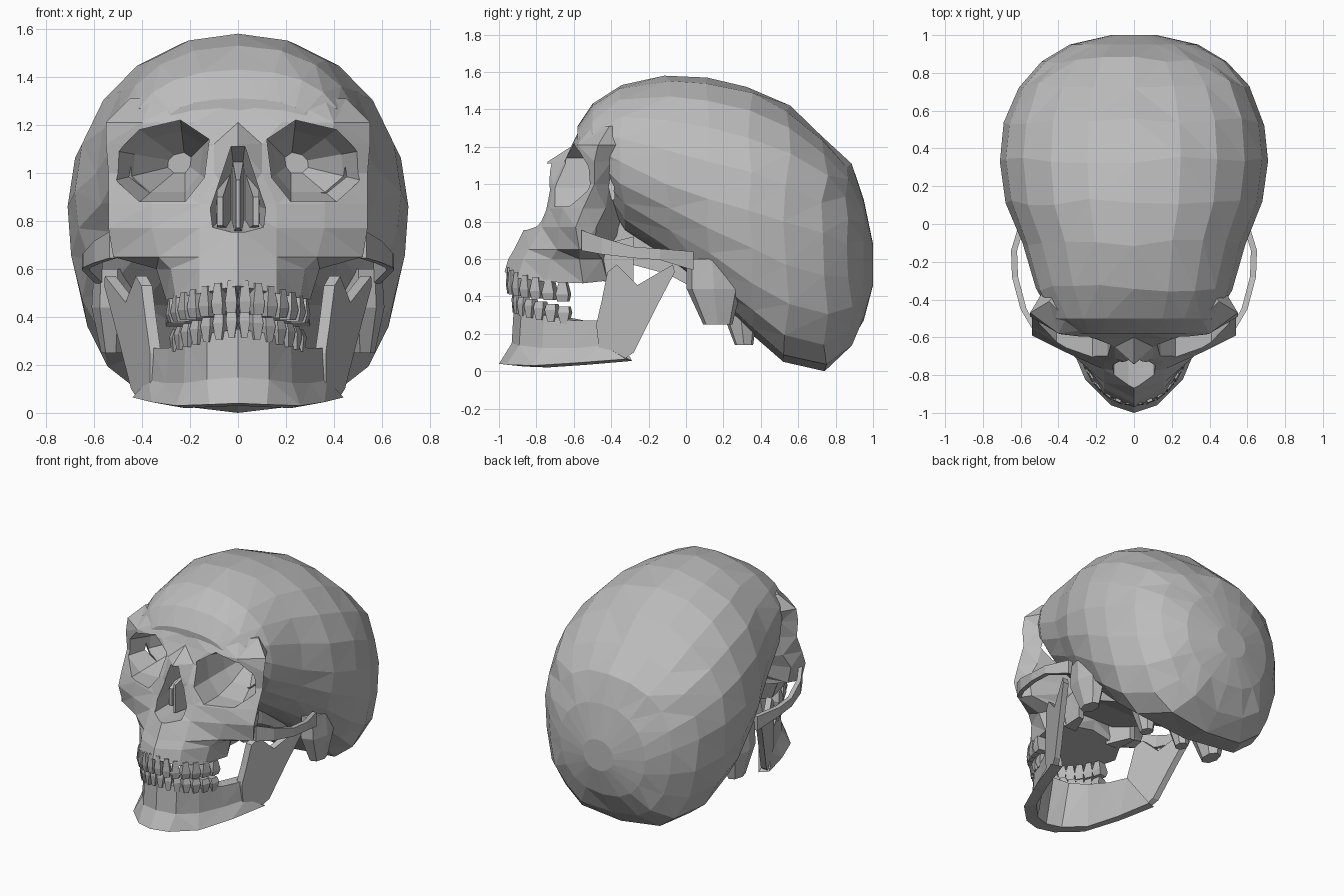
import bpy
import bmesh
import math
import random
from mathutils import Vector

random.seed(4)
old = bpy.data.objects.get("Cube")
if old:
    bpy.data.objects.remove(old, do_unlink=True)

bone = bpy.data.materials.new("bone_grey")
bone.use_nodes = True
bone.diffuse_color = (0.5, 0.5, 0.5, 1)
bone.node_tree.nodes["Principled BSDF"].inputs["Base Color"].default_value = (0.5, 0.5, 0.5, 1)


def add_loft(bm, rings):
    """Skin a list of equal closed rings and cap both ends."""
    loops = [[bm.verts.new(p) for p in ring] for ring in rings]
    count = len(loops[0])
    for a, b in zip(loops, loops[1:]):
        for i in range(count):
            j = (i + 1) % count
            bm.faces.new((a[i], a[j], b[j], b[i]))
    bm.faces.new(loops[0])
    bm.faces.new(loops[-1])


def finish(name, bm):
    bmesh.ops.recalc_face_normals(bm, faces=bm.faces)
    bmesh.ops.triangulate(bm, faces=bm.faces)
    mesh = bpy.data.meshes.new(name)
    bm.to_mesh(mesh)
    bm.free()
    mesh.materials.append(bone)
    obj = bpy.data.objects.new(name, mesh)
    bpy.context.scene.collection.objects.link(obj)
    return obj


def loft(name, rings):
    bm = bmesh.new()
    add_loft(bm, rings)
    return finish(name, bm)


def flip(rings):
    return [[(-x, y, z) for x, y, z in ring] for ring in rings]


def pair(name, rings):
    """Left and right copies of one loft."""
    loft("left_" + name, rings)
    loft("right_" + name, flip(rings))


# Cranium: cross-sections along y as (y, half width, top, bottom, widest height, lower roundness)
stations = [
    (-.58, .29, 1.31, 1.14, 1.22, .8), (-.5, .43, 1.43, 1.02, 1.2, .8),
    (-.34, .52, 1.53, .74, 1.12, .75), (-.1, .59, 1.58, .58, 1.0, .65),
    (.12, .68, 1.57, .43, .92, .45), (.34, .71, 1.52, .2, .86, .42),
    (.54, .69, 1.42, .05, .8, .45), (.74, .61, 1.26, .0, .74, .6),
    (.87, .49, 1.11, .11, .68, .7), (.95, .34, .92, .27, .6, .8), (1.0, .12, .68, .46, .57, 1),
]
SEGMENTS = 20


def cranium_ring(y, w, top, bottom, mid, low_power):
    ring = []
    for i in range(SEGMENTS):
        a = math.tau * i / SEGMENTS
        c, s = math.cos(a), math.sin(a)
        power = .9 if s > 0 else low_power
        x = math.copysign(abs(c) ** power, c) * w
        z = mid + (s * (top - mid) if s > 0 else s * (mid - bottom))
        shift = random.uniform(-.02, .02) if -.5 < y < .9 else 0
        ring.append((x, y + shift, z))
    return ring


cranium = loft("cranium", [cranium_ring(*s) for s in stations])

# Face: horizontal sections, half outline from the front middle to the back middle
sections = {
    1.31: [(0, -.56), (.2, -.55), (.36, -.5), (.45, -.41), (.4, -.34), (0, -.3)],
    1.21: [(0, -.6), (.18, -.61), (.4, -.58), (.55, -.47), (.49, -.37), (0, -.3)],
    1.12: [(0, -.74), (.1, -.65), (.38, -.59), (.55, -.49), (.47, -.4), (0, -.3)],
    1.0: [(0, -.77), (.1, -.71), (.35, -.6), (.54, -.49), (.45, -.41), (0, -.3)],
    .87: [(0, -.78), (.16, -.73), (.36, -.66), (.54, -.55), (.47, -.43), (0, -.3)],
    .77: [(0, -.86), (.16, -.77), (.36, -.68), (.54, -.59), (.5, -.48), (0, -.3)],
    .65: [(0, -.92), (.16, -.84), (.33, -.69), (.52, -.57), (.47, -.49), (0, -.38)],
    .6: [(0, -.95), (.16, -.87), (.28, -.72), (.34, -.57), (.28, -.45), (0, -.4)],
    .53: [(0, -.97), (.16, -.9), (.26, -.75), (.3, -.55), (.23, -.42), (0, -.42)],
}
face_rings = []
for z, half in sections.items():
    outline = half + [(-x, y) for x, y in half[-2:0:-1]]
    droop = .2 if z < .55 else 0
    face_rings.append([(x, y, z - droop * abs(x)) for x, y in outline])
face = loft("face", face_rings)

# Cutters for the eye sockets and the nasal opening
socket = [(.12, 1.14), (.24, 1.22), (.41, 1.18), (.5, 1.09), (.51, .97), (.41, .88), (.22, .88), (.14, .98)]


def tapered(outline, centre, steps):
    cx, cz = centre
    return [[(cx + (x - cx) * k, y, cz + (z - cz) * k) for x, z in outline] for y, k in steps]


socket_rings = tapered(socket, (.22, 1.04), [(-1, 1), (-.53, 1), (-.38, .75), (-.2, .25)])
half_nose = [(.03, 1.12), (.07, 1), (.12, .85), (.11, .77), (.03, .75)]
nose = half_nose + [(-x, z) for x, z in reversed(half_nose)]
nose_rings = tapered(nose, (0, .88), [(-1.2, 1), (-.6, .95), (-.42, .6)])
cutters = [loft("left_socket_cutter", socket_rings),
           loft("right_socket_cutter", flip(socket_rings)),
           loft("nose_cutter", nose_rings)]
for cutter in cutters:
    cutter.hide_render = True
for target in (cranium, face):
    for cutter in cutters:
        mod = target.modifiers.new("cut", "BOOLEAN")
        mod.operation = "DIFFERENCE"
        mod.solver = "EXACT"
        mod.object = cutter
bpy.context.view_layer.update()
graph = bpy.context.evaluated_depsgraph_get()
results = [(t, bpy.data.meshes.new_from_object(t.evaluated_get(graph))) for t in (cranium, face)]
for target, mesh in results:
    target.modifiers.clear()
    target.data = mesh
    mesh.materials.clear()
    mesh.materials.append(bone)
for cutter in cutters:
    bpy.data.objects.remove(cutter, do_unlink=True)


def box_ring(x, y, z, dx, dz):
    return [(x - dx, y, z - dz), (x + dx, y, z - dz), (x + dx, y, z + dz), (x - dx, y, z + dz)]


# Nasal septum and the thin walls beside it
loft("nasal_septum", [box_ring(0, -.72, .87, .008, .1), box_ring(0, -.42, .9, .025, .16)])
pair("nasal_concha", [box_ring(.075, -.66, .84, .012, .06), box_ring(.06, -.42, .88, .03, .12)])

# Cheek arches
arch = [(.52, -.56, .7, .055), (.585, -.45, .67, .045), (.63, -.28, .635, .03),
        (.635, -.14, .625, .03), (.58, .04, .59, .05)]
pair("cheek_arch", [box_ring(x, y, z, .016, h) for x, y, z, h in arch])

# Skull base, palate supports, bony lumps behind the ears and neck joints
loft("skull_base", [box_ring(0, -.4, .72, .16, .12), box_ring(0, -.1, .62, .26, .1),
                    box_ring(0, .2, .48, .3, .12)])
pair("palate_wing", [box_ring(.18, -.44, .58, .05, .1), box_ring(.22, -.28, .6, .02, .12)])


def prong(centre, levels):
    cx, cy = centre
    return [[(cx + rx * math.cos(a * math.tau / 7), cy + dy + ry * math.sin(a * math.tau / 7), z)
             for a in range(7)] for z, rx, ry, dy in levels]


pair("ear_lump", prong((.52, .14), [(.6, .08, .14, 0), (.44, .09, .15, .01), (.25, .05, .08, .03)]))
pair("neck_joint", prong((.15, .28), [(.4, .09, .12, 0), (.14, .04, .05, .03)]))

# Lower jaw: upper and lower outer edges from chin to jaw angle
jaw_edges = [
    ((0, -.92, .35), (0, -1, .04)), ((.13, -.88, .33), (.12, -.96, .035)),
    ((.22, -.76, .3), (.26, -.82, .03)), ((.29, -.6, .27), (.36, -.58, .045)),
    ((.36, -.46, .27), (.44, -.32, .065)),
]


def jaw_ring(top, bottom):
    top, bottom = Vector(top), Vector(bottom)
    mid = top.lerp(bottom, .15)
    mid.z = top.z + (bottom.z - top.z) * .65
    low_in = Vector((bottom.x * .85, bottom.y * .9, bottom.z - .01))
    top_in = Vector((top.x * .8, top.y * .9, top.z))
    return [tuple(p) for p in (top, mid, bottom, low_in, top_in)]


jaw_half = [jaw_ring(*edge) for edge in jaw_edges]
loft("lower_jaw", flip(jaw_half[:0:-1]) + jaw_half)

# Rising jaw branches, spreading outward to the back, with a notch between the two tips
branch = [(-.48, .25), (-.45, .38), (-.42, .53), (-.37, .57), (-.26, .46), (-.14, .53),
          (-.07, .57), (-.06, .53), (-.17, .32), (-.28, .1), (-.33, .065), (-.46, .07)]


def branch_side(inset):
    return [(.36 + .43 * (y + .47) + .04 * z - inset, y, z) for y, z in branch]


pair("jaw_branch", [branch_side(0), branch_side(.045)])


# Teeth: tapered blocks spread along an arch
def tooth_row(name, half_width, depth, tip, root, total=14):
    bm = bmesh.new()
    for i in range(total):
        t = math.radians(80) * (2 * (i + .5) / total - 1)
        back = abs(t) / math.radians(80)
        centre = Vector((half_width * math.sin(t), -.55 - depth * math.cos(t), 0))
        along = Vector((half_width * math.cos(t), depth * math.sin(t), 0))
        width = along.length * .2 * .46
        along.normalize()
        out = Vector((along.y, -along.x, 0))
        thick = .02 + .022 * back
        neck = [a * .65 + b * .35 for a, b in zip(tip, root)]
        rings = []
        for span, k, deep in ((tip, .8, .7), (neck, 1, 1), (root, .55, .8)):
            z = span[0] + (span[1] - span[0]) * back
            rings.append([centre + along * (a * width * k) + out * (b * thick * deep) + Vector((0, 0, z))
                          for a, b in ((-1, -1), (1, -1), (1, 1), (-1, 1))])
        add_loft(bm, rings)
    finish(name, bm)


tooth_row("upper_teeth", .265, .39, (.42, .37), (.56, .47))
tooth_row("lower_teeth", .25, .36, (.43, .34), (.32, .25))
